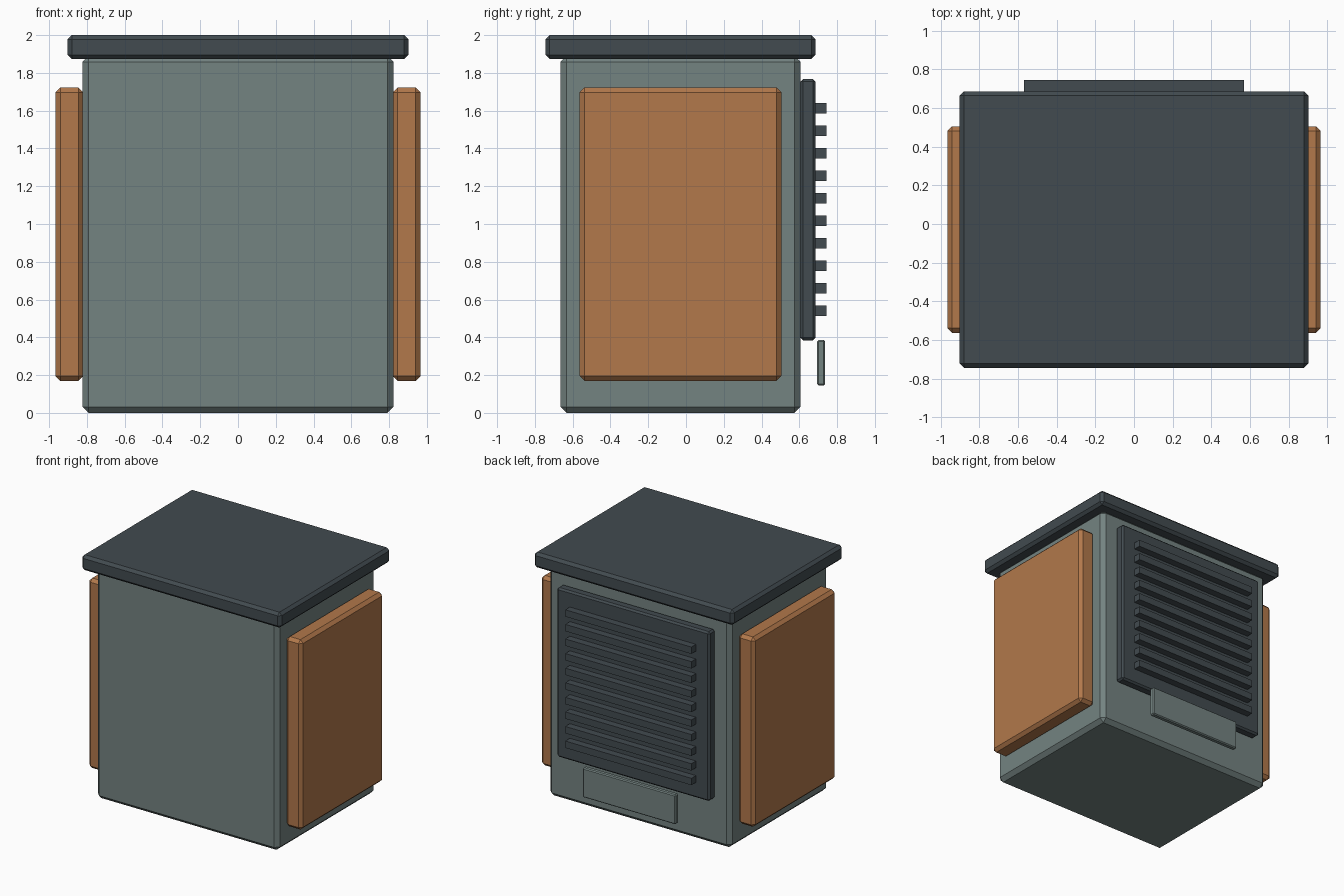
import bpy, bmesh

if "Cube" in bpy.data.objects:
    bpy.data.objects.remove(bpy.data.objects["Cube"])


def material(name, rgb):
    m = bpy.data.materials.new(name)
    m.diffuse_color = (*rgb, 1.0)
    m.use_nodes = True
    m.node_tree.nodes["Principled BSDF"].inputs["Base Color"].default_value = m.diffuse_color
    return m


GREY = material("grey green casing", (0.174, 0.227, 0.220))
DARK = material("dark slate", (0.054, 0.070, 0.080))
COPPER = material("copper orange", (0.445, 0.188, 0.070))


def box(name, lo, hi, mat, chamfer=0.0):
    """Flat shaded box between two corners, with single-step chamfered edges."""
    bm = bmesh.new()
    bmesh.ops.create_cube(bm, size=1.0)
    for v in bm.verts:
        v.co = [(a + b) / 2 + c * (b - a) for a, b, c in zip(lo, hi, v.co)]
    if chamfer:
        bmesh.ops.bevel(bm, geom=bm.edges[:], offset=chamfer, segments=1,
                        affect='EDGES', profile=0.5)
    mesh = bpy.data.meshes.new(name)
    bm.to_mesh(mesh)
    bm.free()
    mesh.materials.append(mat)
    ob = bpy.data.objects.new(name, mesh)
    bpy.context.collection.objects.link(ob)
    return ob


# Main casing and overhanging lid
box("casing", (-0.823, -0.665, 0.0), (0.823, 0.606, 1.89), GREY, 0.032)
box("lid", (-0.902, -0.744, 1.874), (0.902, 0.686, 2.0), DARK, 0.022)

# Copper panels on both sides
for name, x0, x1 in (("left_panel", -0.966, -0.82), ("right_panel", 0.82, 0.966)):
    box(name, (x0, -0.563, 0.17), (x1, 0.505, 1.722), COPPER, 0.025)

# Rear vent plate with ten slats
box("vent_plate", (-0.69, 0.606, 0.384), (0.69, 0.686, 1.768), DARK, 0.014)
for i in range(10):
    z = 0.54 + i * 0.1192
    box(f"vent_slat_{i + 1}", (-0.57, 0.68, z - 0.028), (0.57, 0.745, z + 0.028), DARK)

# Thin tag plate standing off below the vent
box("rear_tag_plate", (-0.42, 0.694, 0.145), (0.42, 0.737, 0.386), GREY, 0.008)
